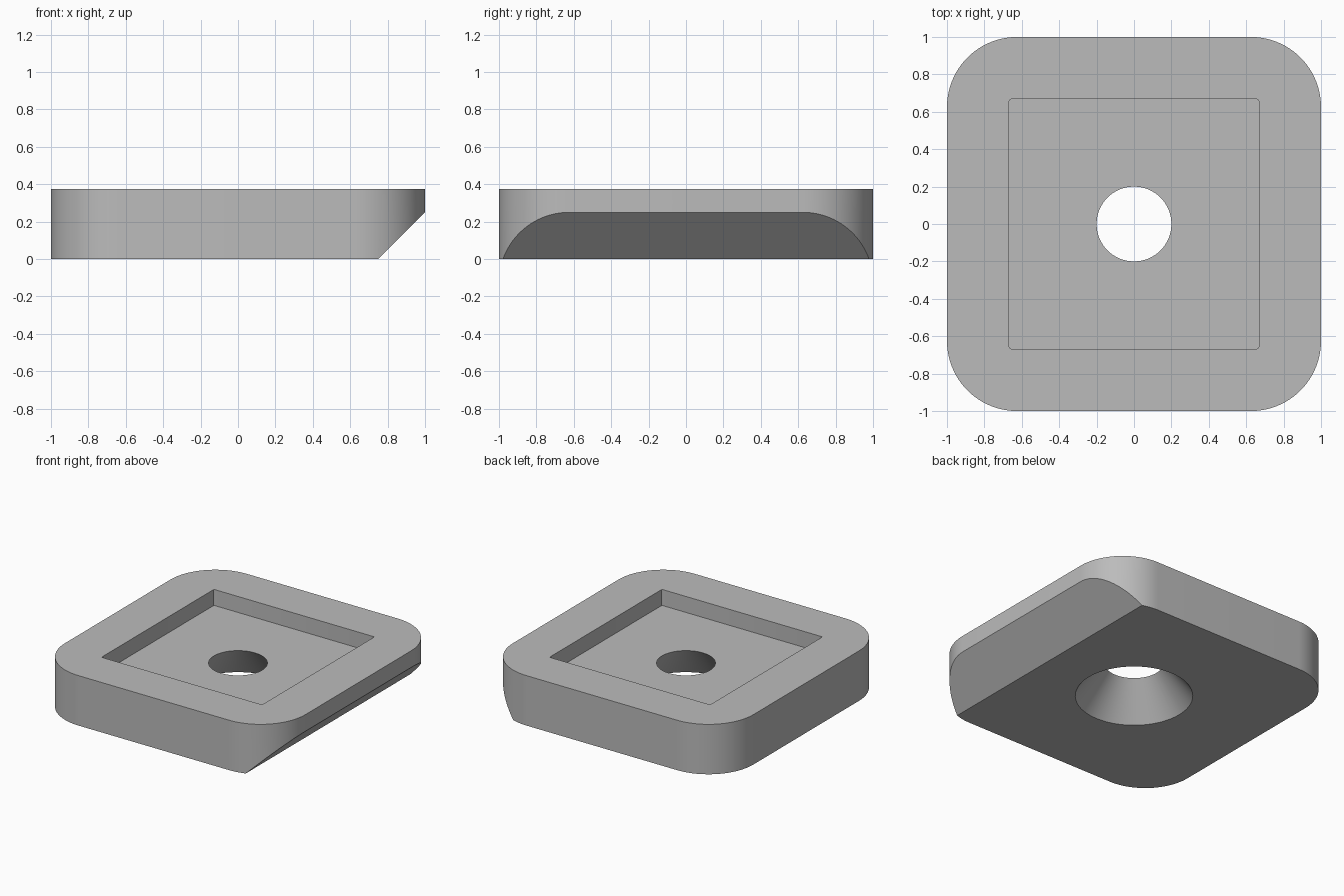
import bpy, bmesh, math

cube = bpy.data.objects.get("Cube")
if cube:
    bpy.data.objects.remove(cube, do_unlink=True)

HEIGHT, FLOOR = 0.375, 0.255

grey = bpy.data.materials.new("plain grey")
grey.use_nodes = True
colour = (0.5, 0.5, 0.5, 1)
grey.diffuse_color = colour
grey.node_tree.nodes["Principled BSDF"].inputs["Base Color"].default_value = colour


def rounded_square(half, radius, steps):
    """Outline of a square with arc corners, counter-clockwise."""
    c = half - radius
    points = []
    for k, (sx, sy) in enumerate([(1, 1), (-1, 1), (-1, -1), (1, -1)]):
        for i in range(steps + 1):
            a = (k + i / steps) * math.pi / 2
            points.append((sx * c + radius * math.cos(a), sy * c + radius * math.sin(a)))
    return points


def circle(radius, steps=96):
    return [(radius * math.cos(i * math.tau / steps), radius * math.sin(i * math.tau / steps))
            for i in range(steps)]


def loft(name, sections):
    """Closed solid through a stack of (outline, z) sections."""
    bm = bmesh.new()
    rings = [[bm.verts.new((x, y, z)) for x, y in outline] for outline, z in sections]
    for low, high in zip(rings, rings[1:]):
        n = len(low)
        for i in range(n):
            j = (i + 1) % n
            bm.faces.new((low[i], low[j], high[j], high[i]))
    bm.faces.new(rings[0][::-1])
    bm.faces.new(rings[-1])
    mesh = bpy.data.meshes.new(name)
    bm.to_mesh(mesh)
    bm.free()
    obj = bpy.data.objects.new(name, mesh)
    bpy.context.collection.objects.link(obj)
    mesh.materials.append(grey)
    return obj


# Rounded square block
outline = rounded_square(1, 0.375, 24)
base = loft("base_plate", [(outline, 0), (outline, HEIGHT)])

# Sloped underside along the left edge
bm = bmesh.new()
bm.from_mesh(base.data)
cut = bmesh.ops.bisect_plane(bm, geom=bm.verts[:] + bm.edges[:] + bm.faces[:],
                             plane_co=(0.75, 0, 0), plane_no=(1, 0, -1), clear_outer=True)
rim = [e for e in cut["geom_cut"] if isinstance(e, bmesh.types.BMEdge) and e.is_boundary]
bmesh.ops.contextual_create(bm, geom=rim)
bmesh.ops.recalc_face_normals(bm, faces=bm.faces[:])
bm.to_mesh(base.data)
bm.free()

# Square pocket and flared hole
pocket = rounded_square(0.667, 0.01, 3)
cutters = [
    loft("pocket_cutter", [(pocket, FLOOR), (pocket, HEIGHT + 0.1)]),
    loft("hole_cutter", [(circle(0.48), -0.1), (circle(0.4), 0), (circle(0.2), FLOOR),
                         (circle(0.2), HEIGHT + 0.1)]),
]
bpy.context.view_layer.objects.active = base
for cutter in cutters:
    cutter.hide_render = True
    mod = base.modifiers.new(cutter.name, "BOOLEAN")
    mod.operation = "DIFFERENCE"
    mod.solver = "EXACT"
    mod.object = cutter
    bpy.ops.object.modifier_apply(modifier=mod.name)
    bpy.data.objects.remove(cutter, do_unlink=True)

# Smooth curved walls, keep crisp edges
bpy.ops.object.select_all(action="DESELECT")
base.select_set(True)
bpy.ops.object.shade_smooth_by_angle(angle=math.radians(25))
